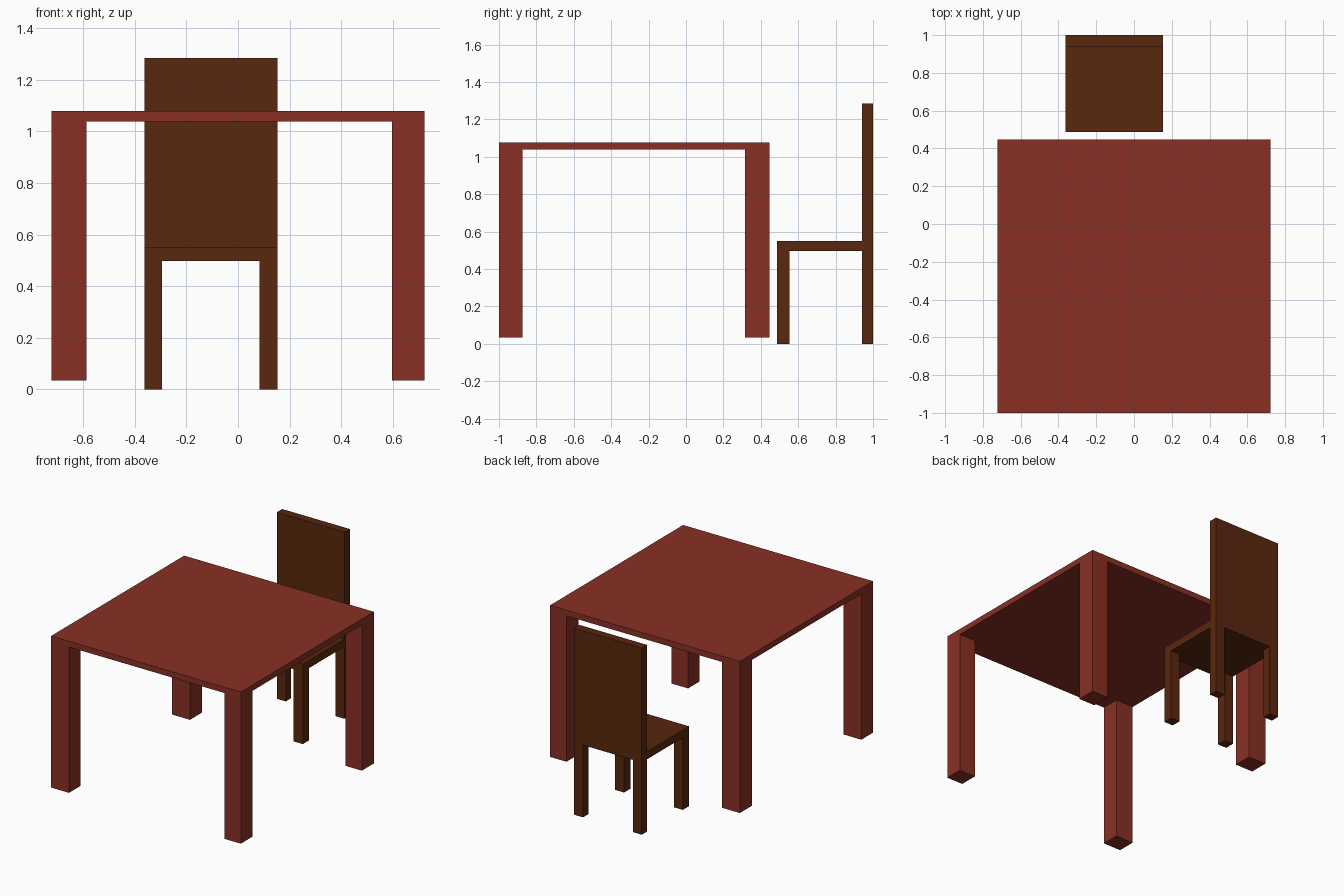
import bpy

if "Cube" in bpy.data.objects:
    bpy.data.objects.remove(bpy.data.objects["Cube"])


def material(name, color):
    mat = bpy.data.materials.new(name)
    mat.diffuse_color = (*color, 1)
    mat.use_nodes = True
    mat.node_tree.nodes["Principled BSDF"].inputs["Base Color"].default_value = mat.diffuse_color
    return mat


def box(name, x, y, z, mat):
    """Box spanning the given (min, max) ranges."""
    spans = (x, y, z)
    bpy.ops.mesh.primitive_cube_add(size=1, location=[(a + b) / 2 for a, b in spans])
    obj = bpy.context.object
    obj.name = name
    obj.scale = [b - a for a, b in spans]
    bpy.ops.object.transform_apply(location=False, rotation=False, scale=True)
    obj.data.materials.append(mat)
    return obj


def legs(prefix, xs, ys, z, mat):
    """One leg for every left/right and front/back combination."""
    for side, x in zip(("left", "right"), xs):
        for end, y in zip(("front", "back"), ys):
            box(f"{prefix}_{end}_{side}_leg", x, y, z, mat)


red_wood = material("red_wood", (0.25, 0.03, 0.017))
dark_wood = material("dark_wood", (0.10, 0.02, 0.004))

# Table
box("table_top", (-0.723, 0.722), (-1.0, 0.447), (1.038, 1.078), red_wood)
legs("table", [(-0.723, -0.587), (0.597, 0.722)],
     [(-1.0, -0.875), (0.316, 0.447)], (0.034, 1.038), red_wood)

# Chair
box("chair_seat", (-0.363, 0.153), (0.486, 0.941), (0.497, 0.55), dark_wood)
box("chair_back", (-0.363, 0.153), (0.941, 1.0), (0.497, 1.284), dark_wood)
legs("chair", [(-0.363, -0.295), (0.084, 0.153)],
     [(0.486, 0.553), (0.941, 1.0)], (0.0, 0.497), dark_wood)
